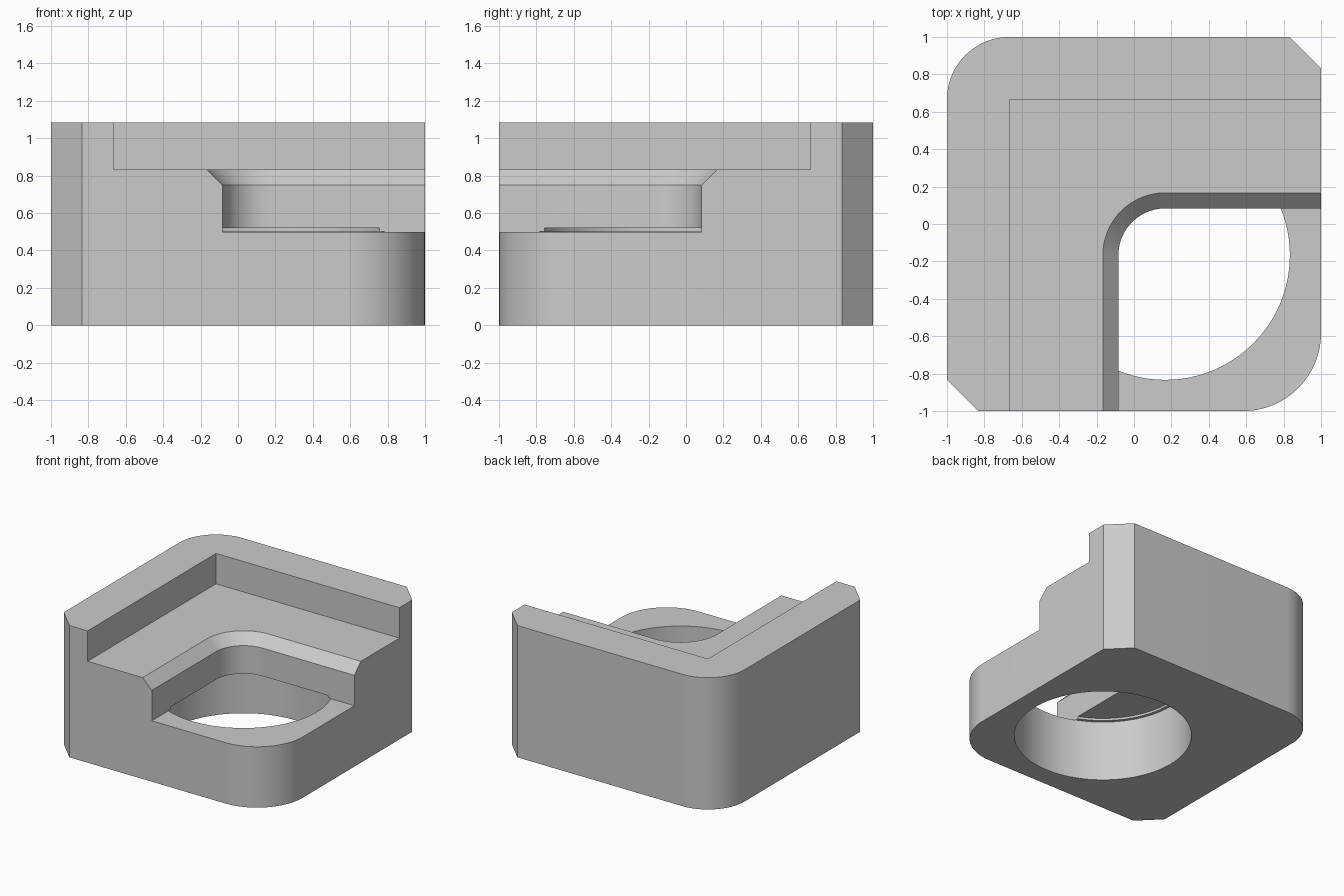
import bpy, bmesh
from math import pi, cos, sin

old = bpy.data.objects.get("Cube")
if old:
    bpy.data.objects.remove(old, do_unlink=True)

grey = bpy.data.materials.new("plain grey")
grey.use_nodes = True
COLOUR = (0.6, 0.6, 0.6, 1)
grey.diffuse_color = COLOUR
grey.node_tree.nodes["Principled BSDF"].inputs["Base Color"].default_value = COLOUR

CX, CY = 1 / 6, -1 / 6      # shared centre of the bore and the pocket corner
TOP, SHELF, FLOOR = 1.083, 0.833, 0.5


def arc(cx, cy, r, start, end, n):
    """Points along an arc, angles in units of pi."""
    angles = [pi * (start + (end - start) * i / n) for i in range(n + 1)]
    return [(cx + r * cos(a), cy + r * sin(a)) for a in angles]


def loft(name, sections):
    """Closed solid through (z, outline) sections with equal point counts."""
    bm = bmesh.new()
    rings = [[bm.verts.new((x, y, z)) for x, y in pts] for z, pts in sections]
    n = len(rings[0])
    for low, high in zip(rings, rings[1:]):
        for i in range(n):
            j = (i + 1) % n
            bm.faces.new((low[i], low[j], high[j], high[i]))
    bm.faces.new(rings[0][::-1])
    bm.faces.new(rings[-1])
    bmesh.ops.recalc_face_normals(bm, faces=bm.faces)
    mesh = bpy.data.meshes.new(name)
    bm.to_mesh(mesh)
    bm.free()
    mesh.materials.append(grey)
    obj = bpy.data.objects.new(name, mesh)
    bpy.context.collection.objects.link(obj)
    return obj


def cut(body, cutter):
    """Subtract the cutter from the body and discard it."""
    mod = body.modifiers.new("cut", 'BOOLEAN')
    mod.operation = 'DIFFERENCE'
    mod.solver = 'EXACT'
    mod.object = cutter
    cutter.hide_render = True
    bpy.context.view_layer.objects.active = body
    bpy.ops.object.modifier_apply(modifier=mod.name)
    bpy.data.objects.remove(cutter, do_unlink=True)


def pocket(r):
    return [(1.3, CY + r)] + arc(CX, CY, r, 0.5, 1, 24) + [(CX - r, -1.3), (1.3, -1.3)]


def circle(r):
    return arc(CX, CY, r, 0, 2, 96)[:-1]


# Outer block: two rounded and two bevelled corners
C, R1, R2 = 1 / 6, 1 / 3, 5 / 12
outline = ([(1, 1 - C), (1 - C, 1)] + arc(R1 - 1, 1 - R1, R1, 0.5, 1, 24)
           + [(-1, C - 1), (C - 1, -1)] + arc(1 - R2, R2 - 1, R2, 1.5, 2, 24))
body = loft("corner_bracket", [(0, outline), (TOP, outline)])

# Upper shelf recess
E = 2 / 3
shelf = [(-E, -1.3), (1.3, -1.3), (1.3, E), (-E, E)]
cut(body, loft("shelf_cutter", [(SHELF, shelf), (1.3, shelf)]))

# Lower pocket with a bevelled rim
cut(body, loft("pocket_cutter", [(FLOOR, pocket(0.25)), (0.75, pocket(0.25)),
                                 (SHELF, pocket(R1)), (0.95, pocket(R1))]))

# Round bore with a slightly narrower step undercutting the pocket wall
cut(body, loft("bore_cutter", [(-0.2, circle(E)), (0.502, circle(E)),
                               (0.502, circle(0.642)), (0.52, circle(0.642))]))

bpy.ops.object.select_all(action='DESELECT')
body.select_set(True)
bpy.context.view_layer.objects.active = body
bpy.ops.object.shade_smooth_by_angle(angle=pi / 6)
